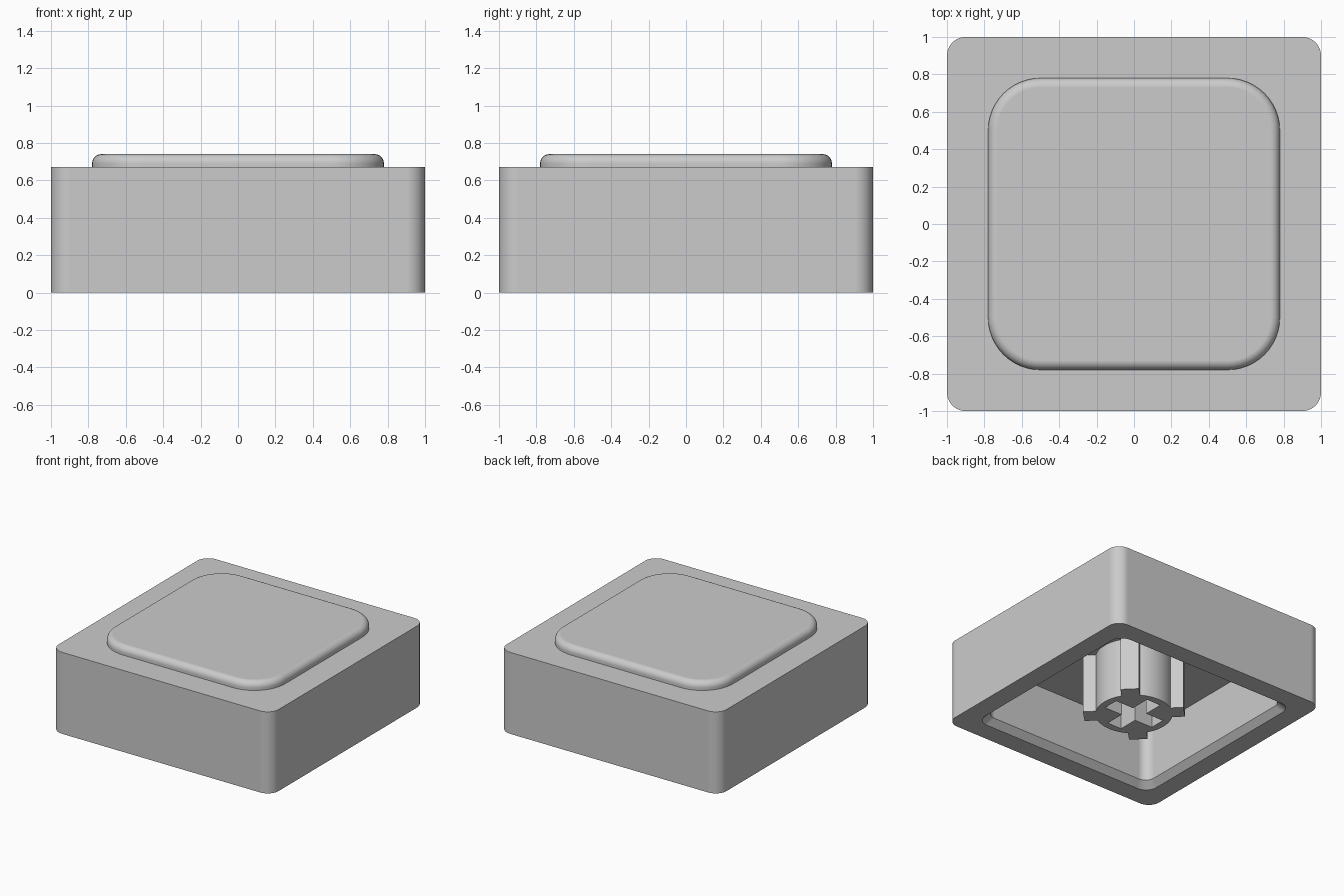
import bpy
import bmesh
from math import pi, cos, sin
from mathutils import Matrix

cube = bpy.data.objects.get("Cube")
if cube:
    bpy.data.objects.remove(cube, do_unlink=True)

# One plain grey plastic
GREY = (0.6, 0.6, 0.6, 1.0)
plastic = bpy.data.materials.new("grey_plastic")
plastic.use_nodes = True
plastic.diffuse_color = GREY
bsdf = next(n for n in plastic.node_tree.nodes if n.type == 'BSDF_PRINCIPLED')
bsdf.inputs["Base Color"].default_value = GREY


def add_object(name, bm):
    bmesh.ops.recalc_face_normals(bm, faces=bm.faces[:])
    mesh = bpy.data.meshes.new(name)
    bm.to_mesh(mesh)
    bm.free()
    obj = bpy.data.objects.new(name, mesh)
    bpy.context.collection.objects.link(obj)
    mesh.materials.append(plastic)
    return obj


def activate(obj):
    bpy.ops.object.select_all(action='DESELECT')
    obj.select_set(True)
    bpy.context.view_layer.objects.active = obj


def smooth(obj):
    activate(obj)
    bpy.ops.object.shade_smooth_by_angle(angle=pi / 6)
    weighted = obj.modifiers.new("flat_panels", 'WEIGHTED_NORMAL')
    weighted.keep_sharp = True


def rounded_square(half, radius, steps=12):
    """Outline of a square with rounded corners."""
    pts = []
    for corner in range(4):
        mid = pi / 4 + corner * pi / 2
        cx = (half - radius) * (1 if cos(mid) > 0 else -1)
        cy = (half - radius) * (1 if sin(mid) > 0 else -1)
        for i in range(steps + 1):
            a = corner * pi / 2 + i / steps * pi / 2
            pts.append((cx + radius * cos(a), cy + radius * sin(a)))
    return pts


def loft(bm, rings):
    """Skin a stack of (outline, height) rings and close both ends."""
    loops = [[bm.verts.new((x, y, z)) for x, y in pts] for pts, z in rings]
    for a, b in zip(loops, loops[1:]):
        for i in range(len(a)):
            j = (i + 1) % len(a)
            bm.faces.new((a[i], a[j], b[j], b[i]))
    bm.faces.new(loops[0])
    bm.faces.new(loops[-1])


# Cap shell: cavity ceiling, chamfered mouth, rim, outer wall, raised pad
CEILING, SHOULDER, TOP = 0.49, 0.67, 0.74
FILLET, PAD, PAD_CORNER = 0.05, 0.78, 0.28
rings = [(rounded_square(0.79, 0.08), CEILING),
         (rounded_square(0.79, 0.08), 0.05),
         (rounded_square(0.84, 0.1), 0),
         (rounded_square(1, 0.1), 0),
         (rounded_square(1, 0.1), SHOULDER),
         (rounded_square(PAD, PAD_CORNER), SHOULDER)]
for k in range(9):
    a = k / 8 * pi / 2
    inset = FILLET * (1 - cos(a))
    rings.append((rounded_square(PAD - inset, PAD_CORNER - inset),
                  TOP - FILLET + FILLET * sin(a)))
bm = bmesh.new()
loft(bm, rings)
smooth(add_object("cap_shell", bm))

# Round stem under the cap
STEM = 0.29
circle = [(STEM * cos(i * pi / 32), STEM * sin(i * pi / 32)) for i in range(64)]
bm = bmesh.new()
loft(bm, [(circle, 0), (circle, CEILING + 0.02)])
stem = add_object("stem", bm)

# Cross-shaped socket cut into the stem
ARM, SLOT = 0.23, 0.065
quarter = [(ARM, -SLOT), (ARM, SLOT), (SLOT, SLOT)]
cross = []
for turn in range(4):
    c, s = round(cos(turn * pi / 2)), round(sin(turn * pi / 2))
    cross += [(x * c - y * s, x * s + y * c) for x, y in quarter]
bm = bmesh.new()
loft(bm, [(cross, -0.1), (cross, CEILING - 0.01)])
cutter = add_object("socket_cutter", bm)
cutter.hide_render = True
cut = stem.modifiers.new("socket", 'BOOLEAN')
cut.operation = 'DIFFERENCE'
cut.solver = 'EXACT'
cut.object = cutter
activate(stem)
bpy.ops.object.modifier_apply(modifier=cut.name)
bpy.data.objects.remove(cutter, do_unlink=True)
smooth(stem)

# Four ribs on the stem, pointing at the corners
RIB_IN, RIB_OUT, RIB_WIDTH = 0.27, 0.38, 0.14
height = CEILING + 0.01
bm = bmesh.new()
for turn in range(4):
    place = (Matrix.Rotation(pi / 4 + turn * pi / 2, 4, 'Z')
             @ Matrix.Translation(((RIB_IN + RIB_OUT) / 2, 0, height / 2))
             @ Matrix.Diagonal((RIB_OUT - RIB_IN, RIB_WIDTH, height, 1)))
    bmesh.ops.create_cube(bm, size=1, matrix=place)
add_object("stem_ribs", bm)
